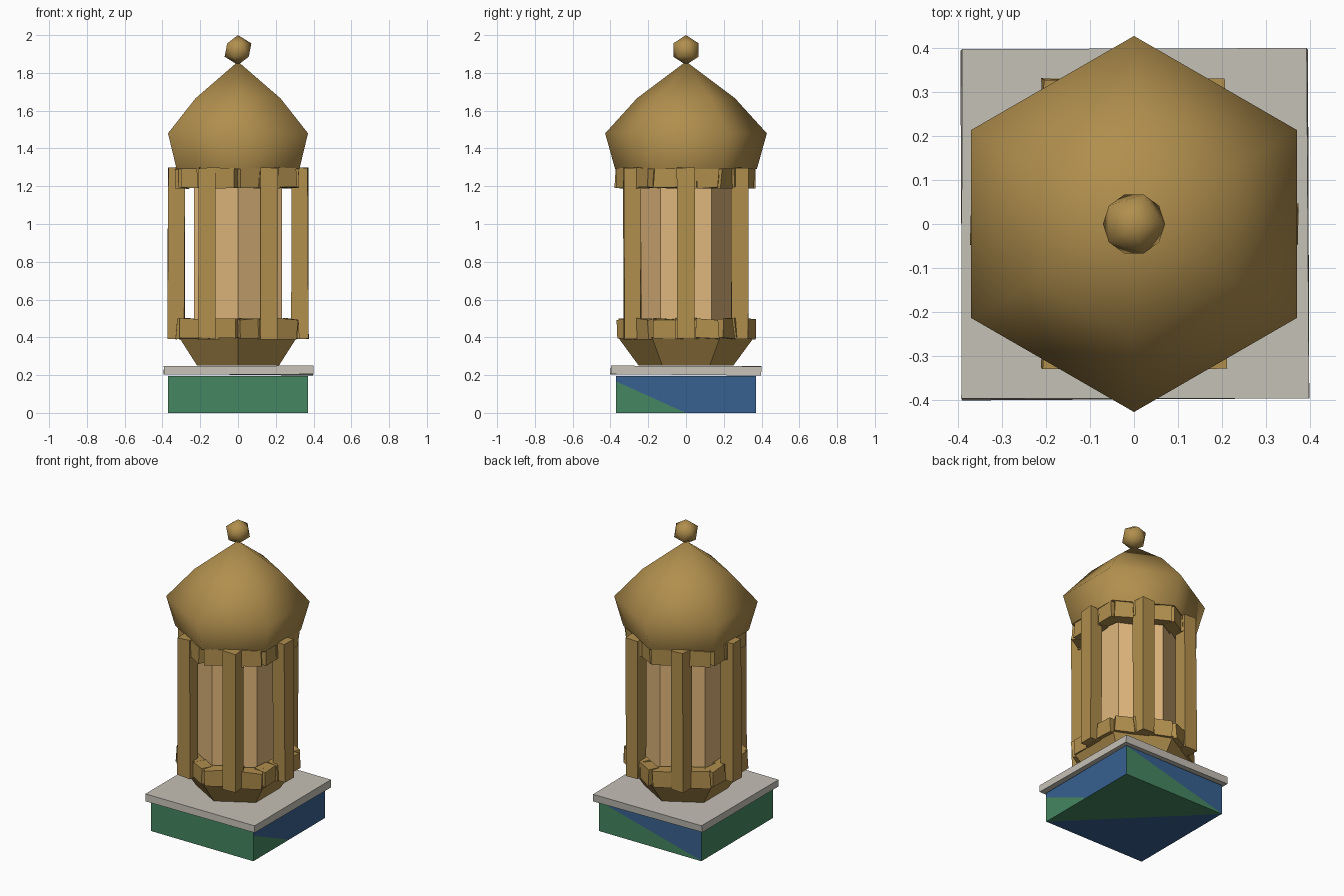
import bpy, bmesh, math, random
from mathutils import Matrix, Vector

random.seed(4)
cube = bpy.data.objects.get("Cube")
if cube:
    bpy.data.objects.remove(cube, do_unlink=True)


def material(name, rgb):
    m = bpy.data.materials.new(name)
    m.use_nodes = True
    col = (*rgb, 1)
    m.diffuse_color = col
    m.node_tree.nodes["Principled BSDF"].inputs["Base Color"].default_value = col
    return m


GOLD = material("antique gold", (0.44, 0.275, 0.075))
GLASS = material("amber glass", (0.74, 0.47, 0.2))
STONE = material("pale stone", (0.56, 0.53, 0.47))
GREEN = material("green paint", (0.06, 0.24, 0.12))
BLUE = material("blue paint", (0.04, 0.12, 0.28))


def finish(name, bm, *mats):
    bmesh.ops.recalc_face_normals(bm, faces=bm.faces)
    me = bpy.data.meshes.new(name)
    bm.to_mesh(me)
    bm.free()
    for m in mats:
        me.materials.append(m)
    ob = bpy.data.objects.new(name, me)
    bpy.context.collection.objects.link(ob)
    return ob


def add_box(bm, centre, size, angle=0.0, wobble=0.0):
    """Box turned about z, with slightly irregular corners."""
    mat = (Matrix.Translation(centre) @ Matrix.Rotation(angle, 4, 'Z')
           @ Matrix.Diagonal((*size, 1)))
    verts = bmesh.ops.create_cube(bm, size=1, matrix=mat)["verts"]
    for v in verts:
        v.co += Vector([random.uniform(-wobble, wobble) for _ in range(3)])


def hex_lathe(name, profile, mat, smooth=False):
    """Six-sided solid from (radius, z) pairs, corners towards the front and back."""
    bm = bmesh.new()
    rings = []
    for r, z in profile:
        if r == 0:
            rings.append([bm.verts.new((0, 0, z))] * 6)
        else:
            angles = [math.radians(90 + 60 * k) for k in range(6)]
            rings.append([bm.verts.new((r * math.cos(a), r * math.sin(a), z)) for a in angles])
    for low, high in zip(rings, rings[1:]):
        for k in range(6):
            n = (k + 1) % 6
            corners = dict.fromkeys((low[k], low[n], high[n], high[k]))
            bm.faces.new(list(corners)).smooth = smooth
    for end in (rings[0], rings[-1]):
        if end[0] is not end[1]:
            bm.faces.new(end)
    return finish(name, bm, mat)


# Two-coloured plinth: chosen faces are cut diagonally, one side of the cut is blue
bm = bmesh.new()
add_box(bm, (0, 0, 0.098), (0.74, 0.74, 0.196))
cuts = [
    (Vector((1, 0, 0)), Vector((0.37, 0, 0)), Vector((0, 0.45, 1))),
    (Vector((0, 1, 0)), Vector((0, 0.37, 0.1)), Vector((-0.26, 0, 1))),
    (Vector((0, 0, -1)), Vector((0, 0, 0)), Vector((-1, -1, 0))),
]
for facing, point, cut in cuts:
    bm.normal_update()
    face = max(bm.faces, key=lambda f: f.normal.dot(facing) * 10 + f.calc_area())
    geom = [face, *face.edges, *face.verts]
    bmesh.ops.bisect_plane(bm, geom=geom, plane_co=point, plane_no=cut)
    bm.normal_update()
    for f in bm.faces:
        if f.normal.dot(facing) > 0.9 and (f.calc_center_median() - point).dot(cut) > 0:
            f.material_index = 1
finish("plinth", bm, GREEN, BLUE)

# Stone slab
bm = bmesh.new()
add_box(bm, (0, 0, 0.226), (0.79, 0.795, 0.05), wobble=0.005)
finish("slab", bm, STONE)

# Pedestal, lantern glass and onion roof
hex_lathe("pedestal", [(0.25, 0.25), (0.36, 0.4)], GOLD)
hex_lathe("lantern_glass", [(0.27, 0.39), (0.27, 1.29)], GLASS)
hex_lathe("roof", [(0.375, 1.29), (0.428, 1.48), (0.26, 1.665), (0, 1.86)], GOLD, smooth=True)

# Finial ball
bm = bmesh.new()
bmesh.ops.create_icosphere(bm, subdivisions=1, radius=0.079,
                           matrix=Matrix.Translation((0, 0, 1.921)))
for f in bm.faces:
    f.smooth = True
finish("finial", bm, GOLD)

# Upper and lower rings of rough blocks, three along each side
for name, height in (("lower_ring", 0.445), ("upper_ring", 1.243)):
    bm = bmesh.new()
    for side in range(6):
        a = math.radians(60 * side)
        out = Vector((math.cos(a), math.sin(a), 0))
        along = Vector((-out.y, out.x, 0))
        for step in (-1, 0, 1):
            centre = out * (0.288 + random.uniform(-0.012, 0.012)) + along * step * 0.112
            centre.z = height
            add_box(bm, centre, (0.075, 0.118, 0.104), a, wobble=0.006)
    finish(name, bm, GOLD)

# Six posts, one at the middle of each side
for k in range(6):
    a = math.radians(60 * k)
    bm = bmesh.new()
    add_box(bm, (0.328 * math.cos(a), 0.328 * math.sin(a), 0.845), (0.09, 0.09, 0.905),
            random.uniform(-0.05, 0.05), wobble=0.004)
    finish(f"post_{k + 1}", bm, GOLD)
